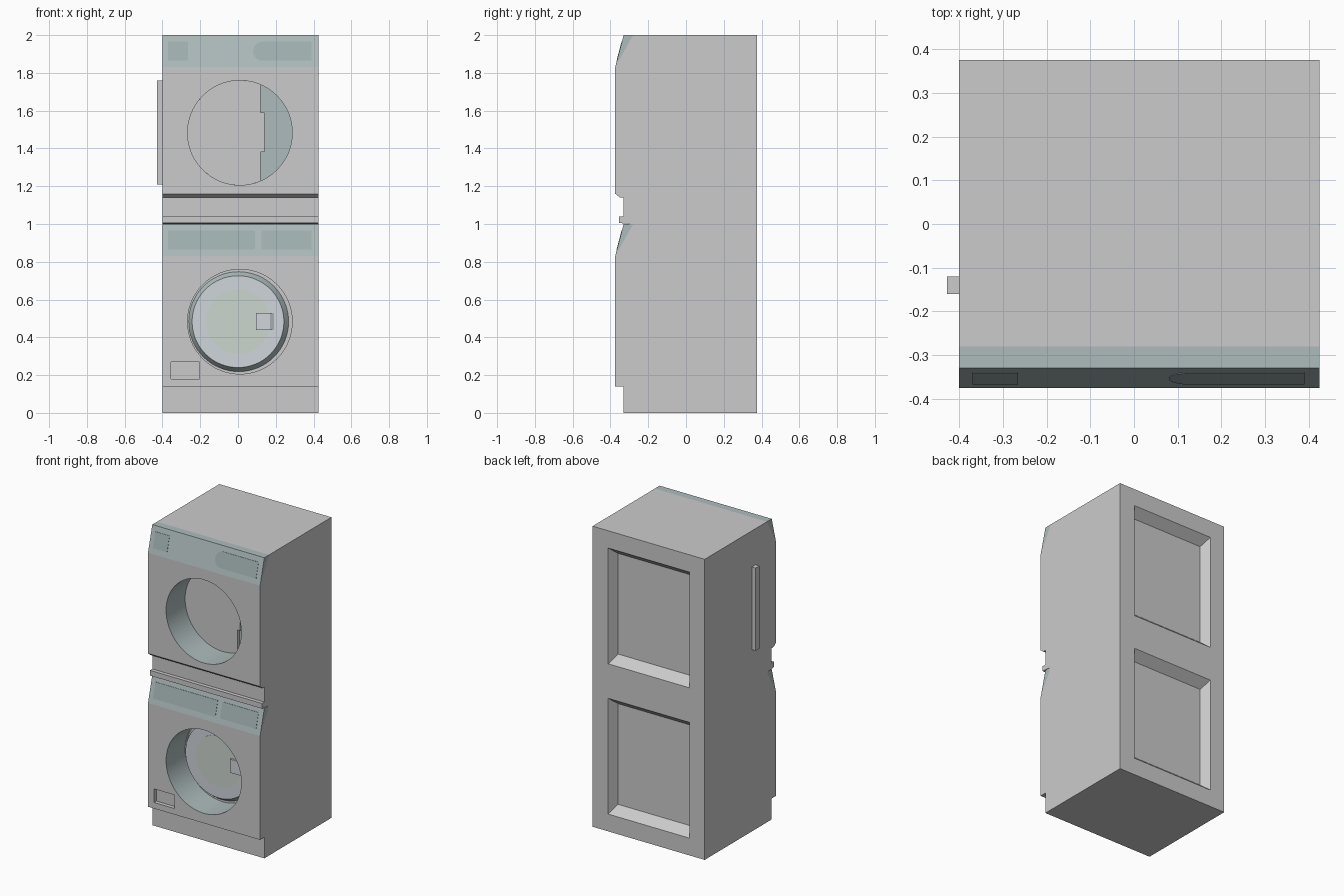
import bpy, bmesh
from math import sin, cos, tau, pi, acos

if "Cube" in bpy.data.objects:
    bpy.data.objects.remove(bpy.data.objects["Cube"])

X0, X1 = -0.40, 0.425
HOLE_X, HOLE_R = 0.01, 0.277


def material(name, rgb):
    m = bpy.data.materials.new(name)
    m.diffuse_color = (*rgb, 1)
    m.use_nodes = True
    m.node_tree.nodes["Principled BSDF"].inputs["Base Color"].default_value = m.diffuse_color
    return m


TEAL = material("teal", (0.42, 0.50, 0.50))
DARK = material("dark_teal", (0.35, 0.43, 0.43))
GLASS = material("pale_glass", (0.63, 0.67, 0.72))
GREEN = material("green_glass", (0.60, 0.68, 0.62))


def loft(name, a, b, mat=None):
    """Closed solid between two matching rings of 3D points."""
    bm = bmesh.new()
    ra, rb = [[bm.verts.new(p) for p in ring] for ring in (a, b)]
    bm.faces.new(ra)
    bm.faces.new(rb[::-1])
    n = len(ra)
    for i in range(n):
        j = (i + 1) % n
        bm.faces.new((ra[i], rb[i], rb[j], ra[j]))
    bmesh.ops.recalc_face_normals(bm, faces=bm.faces)
    me = bpy.data.meshes.new(name)
    bm.to_mesh(me)
    bm.free()
    ob = bpy.data.objects.new(name, me)
    bpy.context.collection.objects.link(ob)
    if mat:
        me.materials.append(mat)
    return ob


def across(name, yz, x0=X0, x1=X1, mat=None):
    return loft(name, [(x0, y, z) for y, z in yz], [(x1, y, z) for y, z in yz], mat)


def rect(x0, x1, z0, z1):
    return [(x0, z0), (x1, z0), (x1, z1), (x0, z1)]


def circle(cx, cz, r, n=64):
    return [(cx + r * cos(tau * i / n), cz + r * sin(tau * i / n)) for i in range(n)]


def deep(name, xz, y0, y1, mat=None, xz2=None):
    return loft(name, [(x, y0, z) for x, z in xz], [(x, y1, z) for x, z in xz2 or xz], mat)


def smooth(ob):
    bpy.ops.object.select_all(action='DESELECT')
    ob.select_set(True)
    bpy.context.view_layer.objects.active = ob
    bpy.ops.object.shade_smooth_by_angle(angle=0.5)


# cabinet: one side profile pulled across the width
cabinet = across("cabinet", [
    (0.375, 0), (-0.33, 0), (-0.33, 0.14), (-0.375, 0.14), (-0.375, 0.83), (-0.28, 1.0),
    (-0.355, 1.005), (-0.355, 1.04), (-0.33, 1.04), (-0.33, 1.14), (-0.35, 1.14),
    (-0.375, 1.16), (-0.375, 1.83), (-0.28, 2.0), (0.375, 2.0)])

# door wells, filter hatch and sloped back recesses
cutters = [
    deep("lower_well_cutter", circle(HOLE_X, 0.483, HOLE_R), -0.5, -0.175),
    deep("upper_well_cutter", circle(HOLE_X, 1.483, HOLE_R), -0.5, -0.155),
    deep("hatch_cutter", rect(-0.355, -0.205, 0.18, 0.27), -0.5, -0.35)]
for z in (0, 1):
    # sides continue past the back face with the same slope
    cutters.append(deep("back_cutter", rect(-0.32, 0.34, z + 0.065, z + 0.935), 0.435, 0.315, None,
                        rect(-0.26, 0.28, z + 0.165, z + 0.835)))
bpy.context.view_layer.objects.active = cabinet
for c in cutters:
    c.hide_render = True
    mod = cabinet.modifiers.new("cut", 'BOOLEAN')
    mod.operation, mod.solver, mod.object = 'DIFFERENCE', 'EXACT', c
    bpy.ops.object.modifier_apply(modifier=mod.name)
for c in cutters:
    bpy.data.objects.remove(c)

# teal door wells
cabinet.data.materials.clear()
cabinet.data.materials.append(material("cabinet_grey", (0.8, 0.8, 0.8)))
cabinet.data.materials.append(TEAL)
for f in cabinet.data.polygons:
    p = f.center
    wall = -0.36 < p.y < -0.18 and abs(f.normal.y) < 0.1 and abs(p.x) < 0.35 and abs(p.z % 1 - 0.483) < 0.3
    floor = abs(p.y + 0.155) < 0.002 and f.normal.y < -0.9
    f.material_index = int(wall or floor)
smooth(cabinet)


# sloped control panels with darker inlays
def inlay(name, xz, z0):
    ring = [[(x, -0.375 + 0.045 * (z - z0) / 0.17 + d, z) for x, z in xz] for d in (-0.002, 0.004)]
    loft(name, *ring, DARK)


for name, z in (("lower", 0), ("upper", 1)):
    across(name + "_control_panel", [(-0.375, z + 0.83), (-0.33, z + 1.0), (-0.28, z + 1.0)], mat=TEAL)
inlay("lower_wide_display", rect(-0.37, 0.09, 0.865, 0.965), 0.83)
inlay("lower_small_display", rect(0.125, 0.39, 0.865, 0.965), 0.83)
inlay("upper_square_display", rect(-0.37, -0.265, 1.865, 1.965), 1.83)
rounded = [(0.39, 1.865), (0.39, 1.965)] + [
    (0.13 + 0.05 * cos(pi / 2 + pi * i / 16), 1.915 + 0.05 * sin(pi / 2 + pi * i / 16)) for i in range(17)]
inlay("upper_rounded_display", rounded, 1.83)

# upper door: disc trimmed on the right, with a pull tab
start = acos((0.12 - HOLE_X) / HOLE_R)
trimmed = [(HOLE_X + HOLE_R * cos(a), 1.483 + HOLE_R * sin(a))
           for a in (start + (tau - 2 * start) * i / 48 for i in range(49))]
deep("upper_door", trimmed, -0.175, -0.15)
deep("upper_door_tab", rect(0.08, 0.14, 1.38, 1.59), -0.178, -0.16)

# lower door: raised tapered ring with a glass face
smooth(deep("lower_door_ring", circle(0.0, 0.483, 0.243), -0.205, -0.17, TEAL, circle(0.004, 0.483, 0.268)))
deep("lower_door_glass", circle(0.0, 0.483, 0.242), -0.206, -0.2, GLASS)
deep("lower_door_window", circle(0.0, 0.483, 0.17), -0.207, -0.2, GREEN)
tab = [(0.095, -0.2), (0.095, -0.22), (0.17, -0.22), (0.2, -0.2)]
loft("lower_door_tab", [(x, y, 0.44) for x, y in tab], [(x, y, 0.53) for x, y in tab], GLASS)

# upright bar on the left side
across("side_bar", [(-0.16, 1.21), (-0.12, 1.21), (-0.12, 1.76), (-0.16, 1.76)], -0.428, -0.395)
